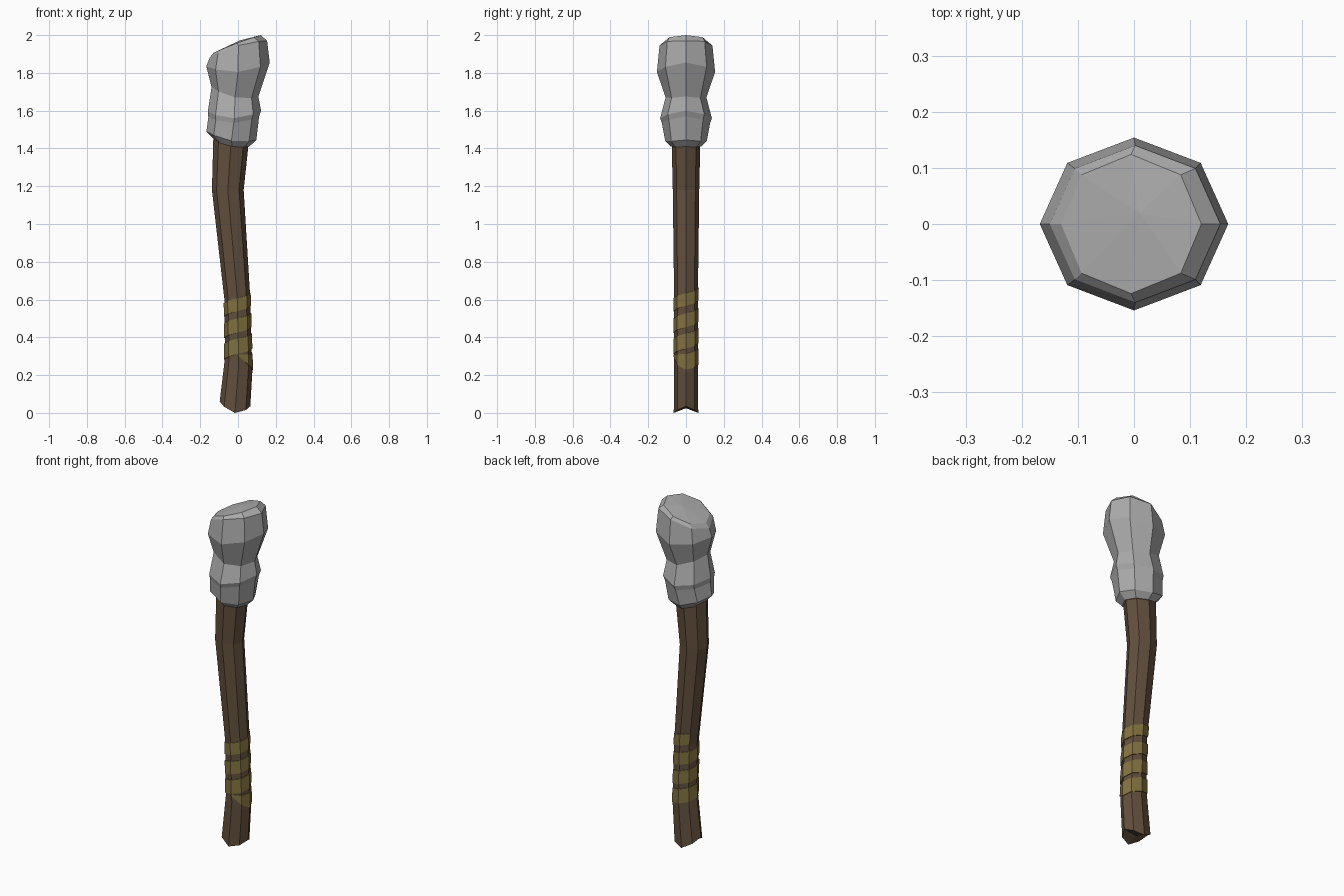
import bpy, bmesh
from math import cos, sin, tau, floor

if "Cube" in bpy.data.objects:
    bpy.data.objects.remove(bpy.data.objects["Cube"])

SIDES = 8


def ring_point(ring, a):
    """Ring = left x, left z, right x, right z, half depth, middle z."""
    xl, zl, xr, zr, ry, zm = ring
    c = cos(a)
    z = zm + c * (zr - zl) / 2 + c * c * ((zl + zr) / 2 - zm)
    return ((xl + xr) / 2 + c * (xr - xl) / 2, ry * sin(a), z)


def make_object(name, bm, color):
    bmesh.ops.recalc_face_normals(bm, faces=bm.faces)
    mesh = bpy.data.meshes.new(name)
    bm.to_mesh(mesh)
    bm.free()
    obj = bpy.data.objects.new(name, mesh)
    bpy.context.collection.objects.link(obj)
    mat = bpy.data.materials.new(name + "_color")
    mat.diffuse_color = (*color, 1)
    mat.use_nodes = True
    mat.node_tree.nodes["Principled BSDF"].inputs["Base Color"].default_value = mat.diffuse_color
    mesh.materials.append(mat)
    return obj


def loft(name, rings, bottom, top, color):
    """Skin eight-sided rings and close each end with a fan to a centre point."""
    bm = bmesh.new()
    loops = [[bm.verts.new(ring_point(r, tau * i / SIDES)) for i in range(SIDES)]
             for r in rings]
    ends = ((loops[0], bm.verts.new(bottom)), (loops[-1], bm.verts.new(top)))
    for i in range(SIDES):
        j = (i + 1) % SIDES
        for lo, hi in zip(loops, loops[1:]):
            bm.faces.new((lo[i], lo[j], hi[j], hi[i]))
        for loop, centre in ends:
            bm.faces.new((loop[i], loop[j], centre))
    return make_object(name, bm, color)


# Crooked wooden shaft
shaft_rings = [
    (-0.097, 0.06, 0.065, 0.035, 0.065, 0.0),
    (-0.068, 0.30, 0.076, 0.22, 0.063, 0.26),
    (-0.072, 0.60, 0.063, 0.64, 0.063, 0.62),
    (-0.138, 1.18, 0.030, 1.18, 0.070, 1.18),
    (-0.130, 1.48, 0.062, 1.48, 0.077, 1.48),
]
loft("shaft", shaft_rings, (-0.01, 0, 0.025), (-0.035, 0, 1.48), (0.12, 0.077, 0.045))

# Rough stone head with a pinched waist and slanted top
head_rings = [
    (-0.120, 1.440, 0.060, 1.410, 0.080, 1.410),
    (-0.167, 1.490, 0.097, 1.445, 0.110, 1.440),
    (-0.157, 1.565, 0.112, 1.570, 0.128, 1.535),
    (-0.160, 1.595, 0.122, 1.600, 0.137, 1.560),
    (-0.140, 1.725, 0.108, 1.675, 0.108, 1.670),
    (-0.168, 1.835, 0.168, 1.855, 0.154, 1.805),
    (-0.150, 1.880, 0.154, 1.970, 0.140, 1.945),
    (-0.130, 1.906, 0.120, 2.000, 0.124, 1.958),
]
loft("stone_head", head_rings, (-0.03, 0, 1.42), (0.01, 0.02, 1.972), (0.41, 0.41, 0.41))


# Grip strap spiralling around the shaft
def on_shaft(a, z, lift=0.004):
    for lo, hi in zip(shaft_rings, shaft_rings[1:]):
        p, q = ring_point(lo, a), ring_point(hi, a)
        if z <= q[2]:
            break
    t = (z - p[2]) / (q[2] - p[2])
    return (p[0] + t * (q[0] - p[0]) + lift * cos(a),
            p[1] + t * (q[1] - p[1]) + lift * sin(a), z)


bm = bmesh.new()
prev = None
for i in range(-2, 3 * SIDES + 4):
    turn = i / SIDES
    a = tau * (turn - floor(turn))
    low = 0.228 + 0.113 * turn
    high = low + 0.085 - 0.006 * turn
    if i < 0:  # tapered loose end
        low, high = 0.255 - 0.045 * (i + 1), 0.31
    pts = [on_shaft(a, low), on_shaft(a, high),
           on_shaft(a, high, -0.005), on_shaft(a, low, -0.005)]
    cur = [bm.verts.new(p) for p in pts]
    if prev:
        for k in range(4):
            m = (k + 1) % 4
            bm.faces.new((prev[k], prev[m], cur[m], cur[k]))
    else:
        bm.faces.new(cur)
    prev = cur
bm.faces.new(prev)
make_object("grip_wrap", bm, (0.22, 0.165, 0.05))
